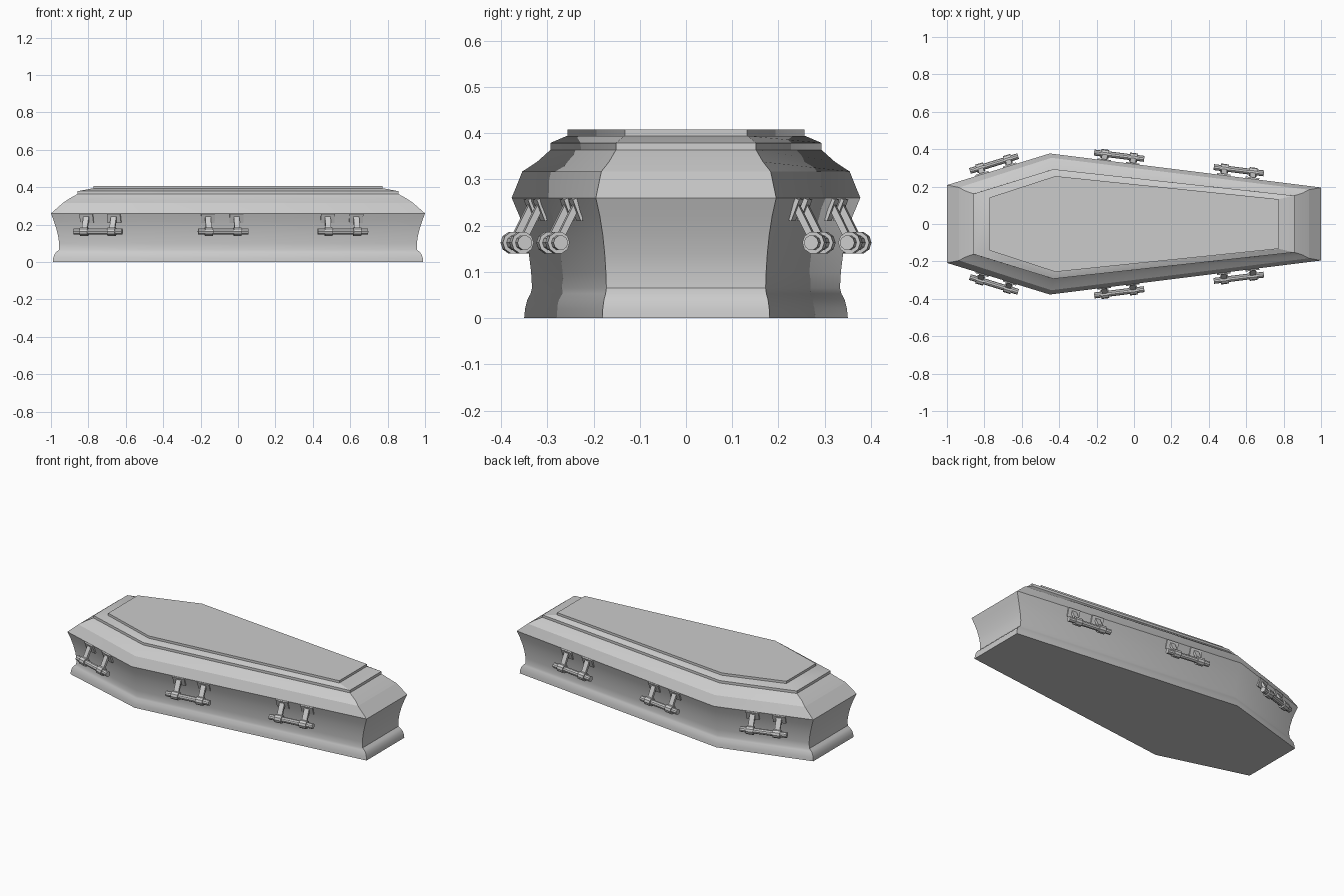
import bpy, bmesh, math
from mathutils import Matrix, Vector

if "Cube" in bpy.data.objects:
    bpy.data.objects.remove(bpy.data.objects["Cube"])

HEAD, SHOULDER, FOOT = 0.208, 0.377, 0.195   # half widths of the plan
SHOULDER_X = -0.45


def finish(bm, name):
    bmesh.ops.recalc_face_normals(bm, faces=bm.faces)
    mesh = bpy.data.meshes.new(name)
    bm.to_mesh(mesh)
    bm.free()
    obj = bpy.data.objects.new(name, mesh)
    bpy.context.collection.objects.link(obj)
    bpy.context.view_layer.objects.active = obj
    for o in bpy.context.selected_objects:
        o.select_set(False)
    obj.select_set(True)
    bpy.ops.object.shade_smooth_by_angle(angle=math.radians(25))
    return obj


def loft(name, profile):
    """Stack six-sided rings; profile rows are (z, end x, shoulder half width)."""
    bm = bmesh.new()
    rings = []
    for z, ex, w in profile:
        s = w / SHOULDER
        sx = SHOULDER_X + 0.13 * (1 - ex)
        half = [(-ex, HEAD * s), (sx, w), (ex, FOOT * s)]
        pts = half + [(x, -y) for x, y in reversed(half)]
        rings.append([bm.verts.new((x, y, z)) for x, y in pts])
    for a, b in zip(rings, rings[1:]):
        for i in range(6):
            j = (i + 1) % 6
            bm.faces.new((a[i], a[j], b[j], b[i]))
    bm.faces.new(rings[0])
    bm.faces.new(rings[-1])
    return finish(bm, name)


# Case with flared foot moulding and concave sides
loft("case", [
    (0.0, 0.99, 0.350), (0.02, 0.988, 0.348), (0.04, 0.982, 0.343),
    (0.053, 0.972, 0.336), (0.065, 0.958, 0.333), (0.10, 0.956, 0.335),
    (0.14, 0.962, 0.340), (0.18, 0.972, 0.348), (0.22, 0.985, 0.360),
    (0.26, 1.0, 0.377), (0.317, 0.935, 0.354)])

# Lid, stepped up to a raised panel
loft("lid", [
    (0.317, 0.935, 0.354), (0.338, 0.904, 0.322), (0.364, 0.858, 0.293),
    (0.379, 0.857, 0.293), (0.394, 0.777, 0.258)])
loft("lid_panel", [(0.393, 0.773, 0.256), (0.408, 0.773, 0.256)])


def box(bm, matrix, size):
    bmesh.ops.create_cube(bm, size=1, matrix=matrix @ Matrix.Diagonal((*size, 1)))


def rod(bm, frame, u, n, z, radius, length):
    m = frame @ Matrix.Translation((u, n, z)) @ Matrix.Rotation(math.pi / 2, 4, 'Y')
    bmesh.ops.create_cone(bm, cap_ends=True, segments=10, radius1=radius,
                          radius2=radius, depth=length, matrix=m)


def handle(name, x):
    """Handle on the back side, mirrored to the front."""
    if x < SHOULDER_X:
        x0, w0, x1, w1 = -1, HEAD, SHOULDER_X, SHOULDER
    else:
        x0, w0, x1, w1 = SHOULDER_X, SHOULDER, 1, FOOT
    slope = (w1 - w0) / (x1 - x0)
    y = (w0 + slope * (x - x0)) * 0.968
    # local frame: x along the side, y outward, z up
    frame = Matrix.Translation((x, y, 0)) @ Matrix.Rotation(math.atan(slope), 4, 'Z')
    bm = bmesh.new()
    bar_n, bar_z = 0.045, 0.163
    rod(bm, frame, 0, bar_n, bar_z, 0.016, 0.27)
    top, low = Vector((0, 0.004, 0.245)), Vector((0, bar_n, bar_z))
    d = low - top
    tilt = Matrix.Rotation(math.atan2(d.y, -d.z), 4, 'X')
    for u in (-0.077, 0.077):
        # wall plate
        box(bm, frame @ Matrix.Translation((u, 0.002, 0.235))
            @ Matrix.Rotation(-0.36, 4, 'X'), (0.074, 0.012, 0.05))
        # arm
        mid = (top + low) / 2
        box(bm, frame @ Matrix.Translation((u, mid.y, mid.z)) @ tilt,
            (0.03, 0.014, d.length))
        # collar round the bar
        rod(bm, frame, u, bar_n, bar_z, 0.024, 0.042)
    obj = finish(bm, name)
    mirror = obj.modifiers.new("mirror", 'MIRROR')
    mirror.use_axis = (False, True, False)


for label, x in (("head", -0.735), ("middle", -0.085), ("foot", 0.555)):
    handle(label + "_handles", x)
